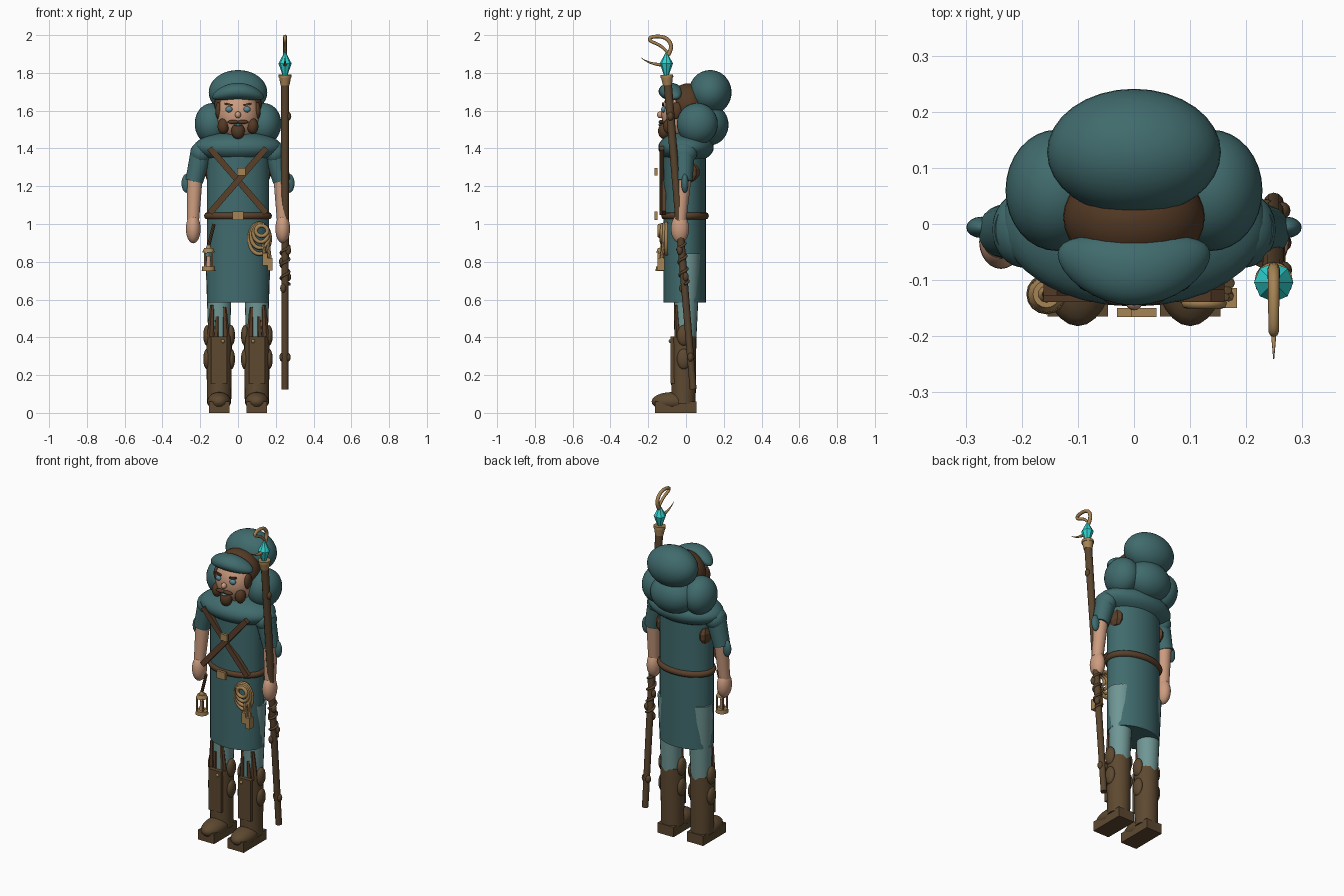
import bpy, bmesh, math
from mathutils import Vector, Matrix

cube = bpy.data.objects.get("Cube")
if cube:
    bpy.data.objects.remove(cube, do_unlink=True)


def material(name, rgb):
    m = bpy.data.materials.new(name)
    m.use_nodes = True
    m.diffuse_color = (*rgb, 1)
    m.node_tree.nodes["Principled BSDF"].inputs["Base Color"].default_value = (*rgb, 1)
    return m


TEAL = material("teal cloth", (0.052, 0.147, 0.153))
PALE = material("pale teal trousers", (0.16, 0.31, 0.30))
LEATHER = material("strap leather", (0.10, 0.05, 0.023))
BOOT = material("boot leather", (0.11, 0.066, 0.030))
WOOD = material("staff wood", (0.10, 0.058, 0.027))
HAIR = material("brown hair", (0.09, 0.042, 0.018))
TAN = material("tan rope and brass", (0.38, 0.23, 0.09))
SKIN = material("skin", (0.60, 0.33, 0.21))
CYAN = material("cyan crystal", (0.03, 0.66, 0.64))
BLUE = material("blue eyes", (0.10, 0.25, 0.32))


def finish(name, bm, mat, smooth=True):
    me = bpy.data.meshes.new(name)
    bmesh.ops.recalc_face_normals(bm, faces=bm.faces)
    bm.to_mesh(me)
    bm.free()
    ob = bpy.data.objects.new(name, me)
    bpy.context.collection.objects.link(ob)
    me.materials.append(mat)
    if smooth:
        bpy.ops.object.select_all(action='DESELECT')
        ob.select_set(True)
        bpy.context.view_layer.objects.active = ob
        bpy.ops.object.shade_smooth_by_angle(angle=math.radians(40))
    return ob


def ball(name, c, r, mat, seg=32, rings=20, smooth=True):
    bm = bmesh.new()
    mtx = Matrix.Translation(c) @ Matrix.Diagonal((*r, 1))
    bmesh.ops.create_uvsphere(bm, u_segments=seg, v_segments=rings, radius=1, matrix=mtx)
    return finish(name, bm, mat, smooth)


def box(name, c, size, mat, tilt=0):
    bm = bmesh.new()
    mtx = Matrix.Translation(c) @ Matrix.Rotation(tilt, 4, 'Y') @ Matrix.Diagonal((*size, 1))
    bmesh.ops.create_cube(bm, size=1, matrix=mtx)
    return finish(name, bm, mat, False)


def rod(name, a, b, ra, rb, mat, seg=16, squash=1):
    a, b = Vector(a), Vector(b)
    d = b - a
    bm = bmesh.new()
    mtx = Matrix.Translation((a + b) / 2) @ Matrix.Diagonal((1, squash, 1, 1)) \
        @ d.to_track_quat('Z', 'Y').to_matrix().to_4x4()
    bmesh.ops.create_cone(bm, cap_ends=True, segments=seg, radius1=ra, radius2=rb,
                          depth=d.length, matrix=mtx)
    return finish(name, bm, mat)


def tube(name, pts, r, mat, closed=False, taper=1.0):
    cu = bpy.data.curves.new(name, 'CURVE')
    cu.dimensions = '3D'
    cu.bevel_depth = r
    cu.bevel_resolution = 2
    cu.resolution_u = 4
    cu.use_fill_caps = True
    sp = cu.splines.new('NURBS')
    sp.points.add(len(pts) - 1)
    for i, p in enumerate(pts):
        sp.points[i].co = (*p, 1)
        sp.points[i].radius = 1 + (taper - 1) * i / (len(pts) - 1)
    sp.use_cyclic_u = closed
    sp.use_endpoint_u = not closed
    cu.materials.append(mat)
    ob = bpy.data.objects.new(name, cu)
    bpy.context.collection.objects.link(ob)
    return ob


def ring(name, c, rx, ry, r, mat, upright=False, n=24):
    pts = []
    for i in range(n):
        u, v = rx * math.cos(math.tau * i / n), ry * math.sin(math.tau * i / n)
        pts.append(Vector(c) + Vector((u, 0, v) if upright else (u, v, 0)))
    return tube(name, pts, r, mat, True)


# Robe, collar and belt
rod("robe", (0, -0.007, 0.585), (0, -0.007, 1.40), 0.165, 0.165, TEAL, 40, 0.68)
ball("collar", (0, 0, 1.405), (0.235, 0.147, 0.083), TEAL)
ring("belt", (0, -0.005, 1.043), 0.162, 0.108, 0.02, LEATHER)
box("belt_buckle", (0, -0.158, 1.043), (0.06, 0.016, 0.045), TAN)
box("strap_buckle", (0.018, -0.158, 1.277), (0.045, 0.016, 0.04), TAN)
for s, side in ((1, "left"), (-1, "right")):
    box(side + "_chest_strap", (0, -0.122 - 0.006 * s, 1.23), (0.032, 0.022, 0.455), LEATHER, s * 0.715)

# Head, hair and hat
ball("head", (0, -0.03, 1.58), (0.112, 0.1, 0.13), SKIN)
ball("hair", (0, 0.012, 1.63), (0.126, 0.098, 0.115), HAIR)
ball("hat_crown", (0, 0.128, 1.697), (0.155, 0.113, 0.118), TEAL)
brim = ball("hat_brim", (0, -0.082, 1.702), (0.136, 0.063, 0.045), TEAL)
for v in brim.data.vertices:  # droop the brim ends around the brow
    v.co.z -= 1.6 * v.co.x ** 2
    v.co.y += 1.5 * v.co.x ** 2
ball("hood_back", (0, 0.12, 1.525), (0.14, 0.105, 0.11), TEAL)

# Face
ball("nose", (0, -0.136, 1.578), (0.016, 0.018, 0.018), SKIN, 16, 10)
ball("chin_beard", (0, -0.115, 1.492), (0.036, 0.033, 0.043), HAIR, 20, 12)
ball("mouth", (0, -0.138, 1.525), (0.022, 0.008, 0.006), BLUE, 16, 8)
for s, side in ((1, "left"), (-1, "right")):
    ball(side + "_eye", (0.047 * s, -0.118, 1.607), (0.019, 0.014, 0.016), BLUE, 16, 10)
    box(side + "_eyebrow", (0.05 * s, -0.122, 1.633), (0.045, 0.012, 0.01), HAIR, -0.2 * s)
    ball(side + "_moustache", (0.025 * s, -0.132, 1.54), (0.03, 0.013, 0.011), HAIR, 16, 8)
    ball(side + "_cheek_beard", (0.078 * s, -0.088, 1.518), (0.03, 0.033, 0.042), HAIR, 20, 12)
    ball(side + "_sideburn", (0.103 * s, -0.05, 1.60), (0.017, 0.03, 0.045), HAIR, 16, 10)

# Paired padding, arms and legs
for s, side in ((1, "left"), (-1, "right")):
    ball(side + "_hood_roll", (0.138 * s, 0.06, 1.53), (0.091, 0.108, 0.11), TEAL)
    ball(side + "_shoulder", (0.195 * s, -0.01, 1.375), (0.058, 0.068, 0.06), TEAL)
    rod(side + "_sleeve", (0.192 * s, -0.01, 1.39), (0.232 * s, -0.013, 1.225), 0.058, 0.047, TEAL, 24)
    ball(side + "_sleeve_knot", (0.272 * s, -0.006, 1.215), (0.027, 0.019, 0.05), TEAL, 16, 12)
    rod(side + "_forearm", (0.228 * s, -0.012, 1.25), (0.238 * s, -0.03, 1.02), 0.041, 0.032, SKIN, 24)
    ball(side + "_hand", (0.237 * s, -0.032, 0.975), (0.039, 0.048, 0.077), SKIN, 24, 14)
    ball(side + "_side_patch", (0.146 * s, 0.015, 1.275), (0.03, 0.058, 0.055), LEATHER, 8, 5, False)

    x = 0.1 * s
    rod(side + "_trouser_leg", (x, -0.003, 0.33), (x, 0.004, 0.845), 0.055, 0.073, PALE, 20)
    rod(side + "_boot_shaft", (x, -0.013, 0.05), (x, -0.013, 0.405), 0.064, 0.068, BOOT, 24)
    ball(side + "_boot_toe", (x, -0.075, 0.06), (0.063, 0.107, 0.05), BOOT, 24, 12)
    box(side + "_boot_sole", (x, -0.055, 0.03), (0.108, 0.22, 0.06), BOOT)
    box(side + "_shin_guard", (x, -0.072, 0.28), (0.085, 0.022, 0.25), BOOT)
    # ragged leather strips rising to the hem
    for dx, low, high in ((-0.035, 0.40, 0.56), (0.012, 0.40, 0.51), (0.045, 0.40, 0.57)):
        rod(side + "_knee_strip", (x + dx * s, -0.045, low), (x + dx * s * 0.8, -0.055, high),
            0.02, 0.012, LEATHER, 6, 0.8)
    for end in (1, -1):
        for z in (0.41, 0.285):
            ball(side + "_boot_pad", (x + 0.063 * end, -0.012, z), (0.021, 0.036, 0.055), BOOT, 16, 10)
    ball(side + "_boot_stud", (x - 0.02 * s, -0.084, 0.38), (0.01, 0.008, 0.01), TAN, 10, 6)

# Lantern on the right hip
LX, LY = -0.156, -0.125
rod("lantern_hanger", (-0.127, LY, 1.0), (LX, LY, 0.885), 0.009, 0.009, LEATHER, 8)
rod("lantern_base", (LX, LY, 0.752), (LX, LY, 0.775), 0.036, 0.034, TAN)
rod("lantern_cap", (LX, LY, 0.85), (LX, LY, 0.872), 0.033, 0.024, TAN)
rod("lantern_finial", (LX, LY, 0.872), (LX, LY, 0.89), 0.015, 0.008, TAN, 10)
rod("lantern_candle", (LX, LY, 0.775), (LX, LY, 0.83), 0.013, 0.011, SKIN, 12)
for i in range(4):
    a = math.tau * (i + 0.5) / 4
    px, py = LX + 0.028 * math.cos(a), LY + 0.028 * math.sin(a)
    rod("lantern_post", (px, py, 0.77), (px, py, 0.855), 0.005, 0.005, TAN, 8)

# Rope coil on the left hip
for i in range(4):
    ring("rope_loop", (0.113 + 0.004 * i, -0.105 - 0.012 * i, 0.922 + 0.014 * i),
         0.058 - 0.009 * i, 0.082 - 0.018 * i, 0.0105, TAN, True, 16)
for x, low in ((0.142, 0.78), (0.17, 0.755)):
    rod("rope_tail", (x - 0.012, -0.118, 0.9), (x, -0.13, low + 0.05), 0.01, 0.01, TAN, 8)
    box("rope_end", (x, -0.132, low + 0.033), (0.027, 0.036, 0.066), TAN)

# Staff leaning from the foot to the head
SX = 0.249
BOTTOM, TOP = Vector((SX, 0.038, 0.125)), Vector((SX, -0.098, 1.76))


def along(z):
    return BOTTOM.lerp(TOP, (z - BOTTOM.z) / (TOP.z - BOTTOM.z))


rod("staff", BOTTOM, TOP, 0.018, 0.022, WOOD, 12)
for z, dx, dy in ((1.57, 0.017, 0), (0.86, 0.016, -0.01), (0.72, 0.016, 0.01), (0.80, -0.016, 0),
                  (0.295, 0.014, 0), (0.295, -0.014, 0.005), (0.66, -0.01, -0.014)):
    ball("staff_knot", along(z) + Vector((dx, dy, 0)), (0.016, 0.016, 0.024), WOOD, 12, 8)
wrap = []
for i in range(31):
    a = i * 0.75
    wrap.append(along(0.68 + i * 0.008) + Vector((0.024 * math.cos(a), 0.024 * math.sin(a), 0)))
tube("staff_wrap", wrap, 0.007, WOOD)
rod("staff_collar", (SX, -0.098, 1.735), (SX, -0.101, 1.775), 0.024, 0.031, TAN, 16)
rod("staff_collar_rim", (SX, -0.101, 1.775), (SX, -0.102, 1.79), 0.034, 0.034, TAN, 16)

# Crystal with its curled hook and thorn
rod("crystal_lower", (SX, -0.104, 1.785), (SX, -0.104, 1.85), 0.012, 0.035, CYAN, 8)
rod("crystal_upper", (SX, -0.104, 1.85), (SX, -0.104, 1.91), 0.035, 0.003, CYAN, 8)
hook = ((-0.095, 1.895), (-0.075, 1.925), (-0.08, 1.965), (-0.115, 1.992), (-0.165, 1.994),
        (-0.198, 1.985), (-0.188, 1.965), (-0.15, 1.955), (-0.115, 1.93), (-0.095, 1.905))
tube("staff_hook", [(SX, y, z) for y, z in hook], 0.0115, TAN, taper=0.65)
thorn = ((-0.11, 1.845), (-0.15, 1.84), (-0.20, 1.85), (-0.24, 1.882))
tube("staff_thorn", [(SX, y, z) for y, z in thorn], 0.012, TAN, taper=0.08)
